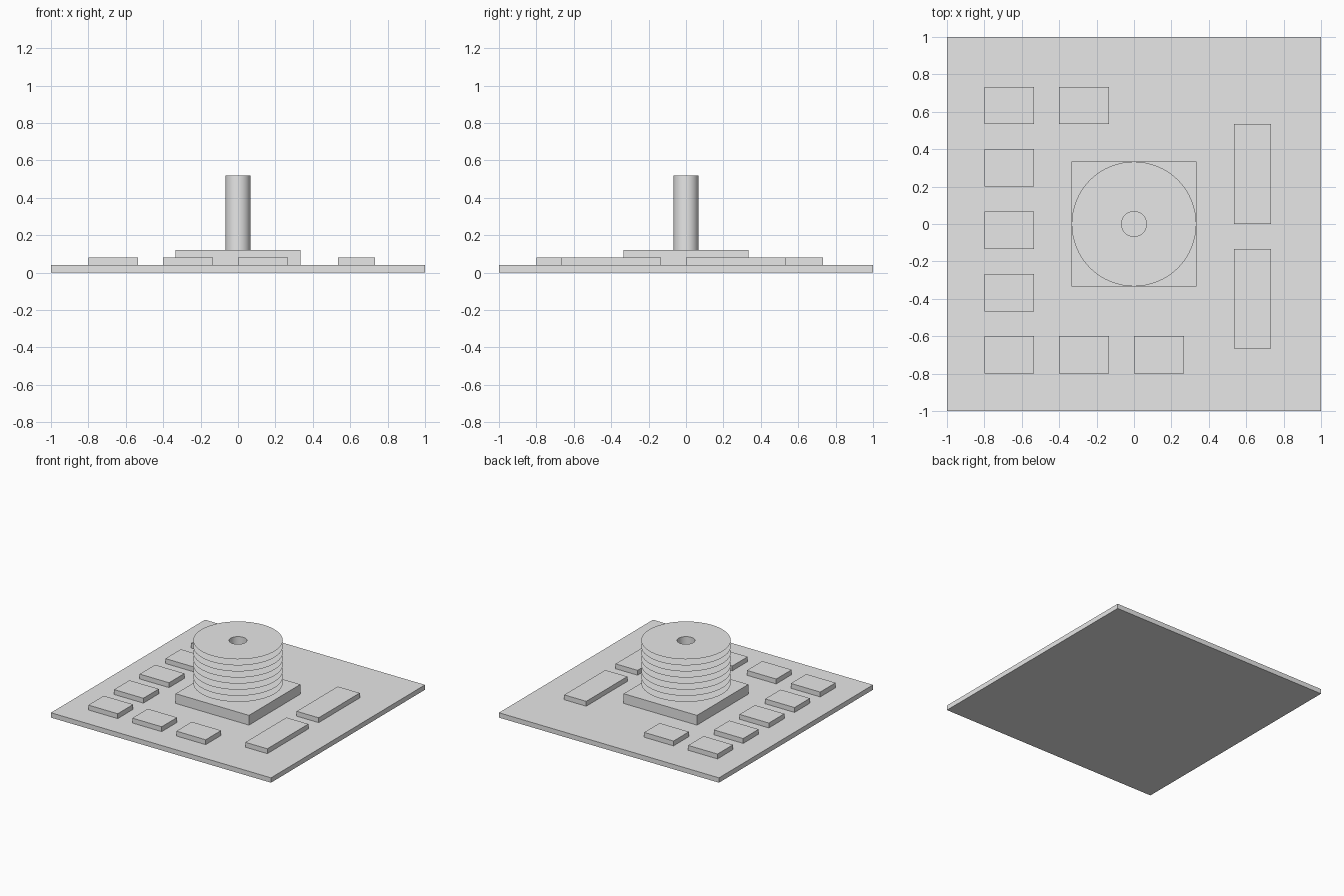
import bpy
import bmesh
import math

cube = bpy.data.objects.get("Cube")
if cube:
    bpy.data.objects.remove(cube, do_unlink=True)

grey = bpy.data.materials.new("light grey")
grey.use_nodes = True
colour = (0.8, 0.8, 0.8, 1)
grey.diffuse_color = colour
grey.node_tree.nodes["Principled BSDF"].inputs["Base Color"].default_value = colour

UNIT = 1 / 15          # layout module
BOARD_TOP = 0.04
CHIP_TOP = 0.08
PLINTH_TOP = 0.12
SHAFT_TOP = 0.52
SEGMENTS = 64


def add_object(name, bm):
    mesh = bpy.data.meshes.new(name)
    bm.to_mesh(mesh)
    bm.free()
    mesh.materials.append(grey)
    obj = bpy.data.objects.new(name, mesh)
    bpy.context.collection.objects.link(obj)
    return obj


def add_box(name, x, y, width, depth, bottom, top):
    """Box placed by its lower left corner."""
    bm = bmesh.new()
    bmesh.ops.create_cube(bm, size=1)
    bmesh.ops.scale(bm, vec=(width, depth, top - bottom), verts=bm.verts)
    centre = (x + width / 2, y + depth / 2, (bottom + top) / 2)
    bmesh.ops.translate(bm, vec=centre, verts=bm.verts)
    return add_object(name, bm)


def add_lathe(name, start, end):
    """Thin surface swept round the z axis from a two-point profile."""
    bm = bmesh.new()
    verts = [bm.verts.new((r, 0, z)) for r, z in (start, end)]
    edge = bm.edges.new(verts)
    bmesh.ops.spin(bm, geom=verts + [edge], cent=(0, 0, 0), axis=(0, 0, 1),
                   angle=math.tau, steps=SEGMENTS)
    bmesh.ops.remove_doubles(bm, verts=bm.verts, dist=0.0001)
    bm.normal_update()
    # Face upward or outward
    flipped = [f for f in bm.faces
               if f.normal.z < -0.5 or f.normal.dot(f.calc_center_median()) < -0.01
               and abs(f.normal.z) < 0.5]
    bmesh.ops.reverse_faces(bm, faces=flipped)
    for f in bm.faces:
        f.smooth = True
    return add_object(name, bm)


# Board and central plinth
add_box("board", -1, -1, 2, 2, 0, BOARD_TOP)
add_box("plinth", -5 * UNIT, -5 * UNIT, 10 * UNIT, 10 * UNIT, BOARD_TOP, PLINTH_TOP)

# Small chips: a column on the right, plus short rows at front and back
spots = [(-12, -12 + 5 * i) for i in range(5)]
spots += [(-6, 8), (-6, -12), (0, -12)]
for i, (x, y) in enumerate(spots):
    add_box(f"small_chip_{i + 1}", x * UNIT, y * UNIT, 4 * UNIT, 3 * UNIT,
            BOARD_TOP, CHIP_TOP)

# Two long chips on the left
for name, y in (("long_chip_back", 0), ("long_chip_front", -10)):
    add_box(name, 8 * UNIT, y * UNIT, 3 * UNIT, 8 * UNIT, BOARD_TOP, CHIP_TOP)

# Hollow shaft with a stack of thin cooling fins
add_lathe("shaft", (UNIT, PLINTH_TOP), (UNIT, SHAFT_TOP))
FINS = 8
for i in range(1, FINS + 1):
    z = PLINTH_TOP + (SHAFT_TOP - PLINTH_TOP) * i / FINS
    add_lathe(f"cooling_fin_{i}", (UNIT, z), (5 * UNIT, z))
